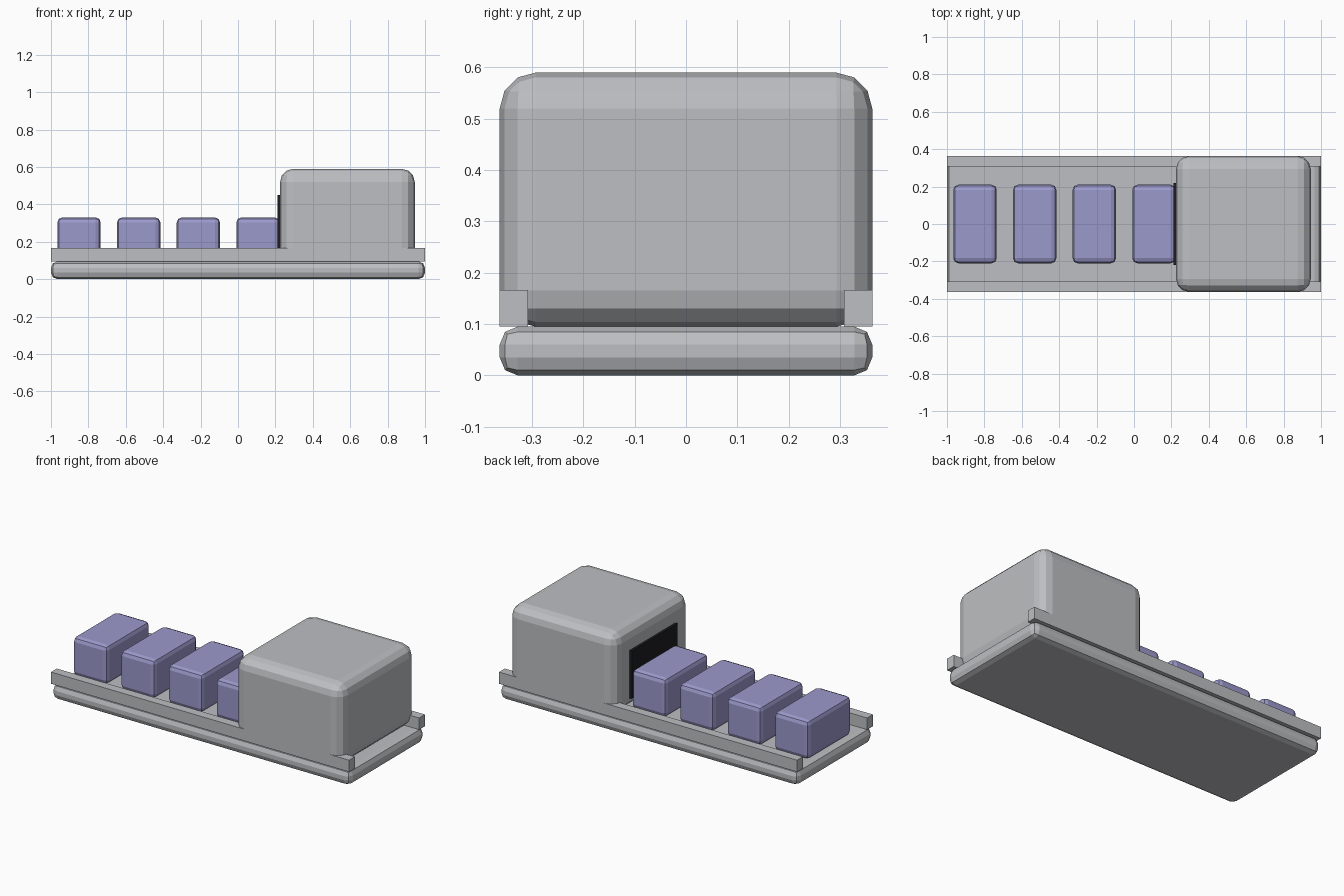
import bpy
import bmesh
from mathutils import Vector

cube = bpy.data.objects.get("Cube")
if cube:
    bpy.data.objects.remove(cube, do_unlink=True)


def make_material(name, colour):
    mat = bpy.data.materials.new(name)
    mat.use_nodes = True
    mat.diffuse_color = (*colour, 1)
    shader = next(n for n in mat.node_tree.nodes if n.type == 'BSDF_PRINCIPLED')
    shader.inputs["Base Color"].default_value = (*colour, 1)
    return mat


grey = make_material("light grey", (0.51, 0.52, 0.54))
lavender = make_material("lavender", (0.33, 0.32, 0.60))
black = make_material("black", (0.012, 0.012, 0.016))


def block(name, low, high, mat, bevel=0, segments=2):
    """Flat-shaded box between two corners, optionally with rounded edges."""
    low, high = Vector(low), Vector(high)
    size, centre = high - low, (low + high) / 2
    bm = bmesh.new()
    bmesh.ops.create_cube(bm, size=1)
    bmesh.ops.scale(bm, vec=size, verts=bm.verts)
    mesh = bpy.data.meshes.new(name)
    bm.to_mesh(mesh)
    bm.free()
    mesh.materials.append(mat)
    obj = bpy.data.objects.new(name, mesh)
    obj.location = centre
    bpy.context.collection.objects.link(obj)
    if bevel:
        mod = obj.modifiers.new("rounded edges", 'BEVEL')
        mod.width = bevel
        mod.segments = segments
        mod.limit_method = 'NONE'
    return obj


half_width = 0.363
deck = 0.095

# Rounded base slab
block("base", (-1, -half_width, 0), (1, half_width, deck), grey, 0.035)

# Side rails along both long edges
for name, y in (("right_rail", -half_width), ("left_rail", 0.308)):
    block(name, (-1, y, deck), (1, y + 0.055, 0.166), grey)

# Large housing with a dark opening on its inner face
block("housing", (0.225, -half_width, deck), (0.945, half_width, 0.59), grey, 0.07, 3)
block("opening_panel", (0.21, -0.22, 0.16), (0.235, 0.22, 0.45), black)

# Row of rounded blocks riding on the deck
for i in range(4):
    x = -0.85 + i * 0.319
    block(f"cargo_block_{i + 1}", (x - 0.116, -0.21, deck),
          (x + 0.116, 0.21, 0.33), lavender, 0.027)
